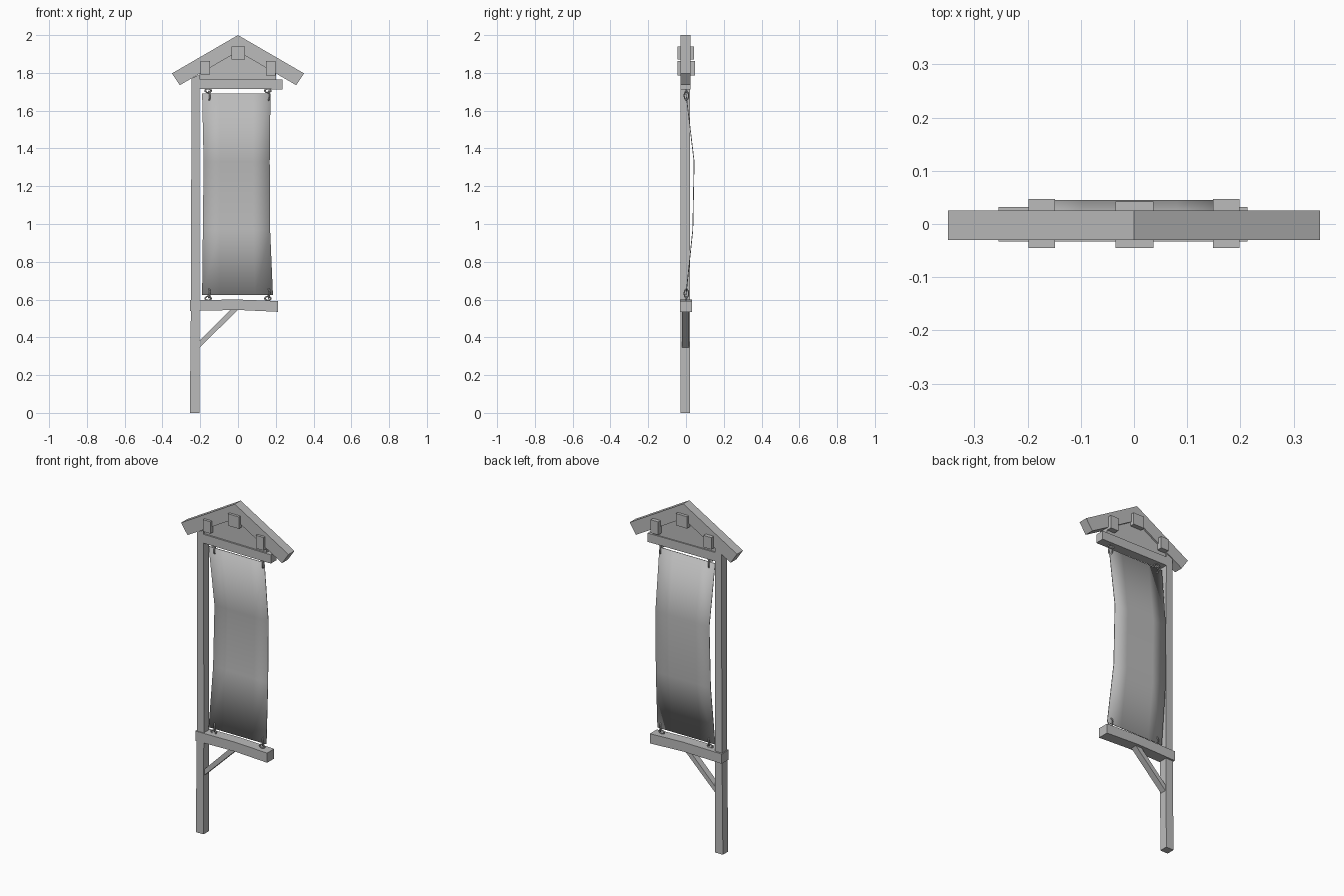
import bpy, bmesh, math

if "Cube" in bpy.data.objects:
    bpy.data.objects.remove(bpy.data.objects["Cube"])

grey = bpy.data.materials.new("plain grey")
grey.diffuse_color = (0.5, 0.5, 0.5, 1)
grey.use_nodes = True
grey.node_tree.nodes["Principled BSDF"].inputs["Base Color"].default_value = grey.diffuse_color


def finish(name, bm):
    bmesh.ops.recalc_face_normals(bm, faces=bm.faces[:])
    me = bpy.data.meshes.new(name)
    bm.to_mesh(me)
    bm.free()
    me.materials.append(grey)
    ob = bpy.data.objects.new(name, me)
    bpy.context.collection.objects.link(ob)
    return ob


def prism(name, pts, y0, y1):
    """Extrude an outline in the xz plane from y0 to y1."""
    bm = bmesh.new()
    a = [bm.verts.new((x, y0, z)) for x, z in pts]
    b = [bm.verts.new((x, y1, z)) for x, z in pts]
    bm.faces.new(a)
    bm.faces.new(b[::-1])
    for i in range(len(pts)):
        j = (i + 1) % len(pts)
        bm.faces.new((a[i], b[i], b[j], a[j]))
    return finish(name, bm)


def box(name, x0, x1, y0, y1, z0, z1):
    return prism(name, [(x0, z0), (x1, z0), (x1, z1), (x0, z1)], y0, y1)


# Post, slightly uneven like hewn timber
prism("post", [(-0.255, 0), (-0.205, 0), (-0.203, 0.7), (-0.205, 1.79),
               (-0.247, 1.77), (-0.248, 0.7)], -0.028, 0.021)

# Cross beams
prism("lower_beam", [(-0.255, 0.54), (0, 0.545), (0.213, 0.535),
                     (0.213, 0.592), (0, 0.6), (-0.255, 0.597)], -0.033, 0.032)
prism("upper_beam", [(-0.21, 1.716), (0.235, 1.713), (0.235, 1.764),
                     (-0.21, 1.768)], -0.03, 0.023)

# Diagonal brace under the lower beam
prism("brace", [(-0.21, 0.34), (0.0, 0.545), (-0.04, 0.545), (-0.21, 0.375)],
      -0.022, 0.015)

# Roof slabs on both sides of the ridge
for s, side in ((-1, "left"), (1, "right")):
    prism("roof_" + side, [(0, 2.0), (s * 0.35, 1.797), (s * 0.308, 1.735),
                           (0, 1.913)], -0.03, 0.025)

# Gable panel
prism("gable", [(-0.205, 1.76), (0.2, 1.76), (0.2, 1.80), (0, 1.92),
                (-0.205, 1.80)], -0.02, 0.015)

# Purlin ends
box("purlin_left", -0.198, -0.148, -0.045, 0.047, 1.792, 1.862)
box("purlin_middle", -0.035, 0.037, -0.045, 0.042, 1.87, 1.94)
box("purlin_right", 0.148, 0.198, -0.045, 0.047, 1.785, 1.862)

# Cloth banner, bellied to the back
rows = [(0.625, -0.19, 0.185, 0.0), (0.97, -0.186, 0.17, 0.036),
        (1.33, -0.182, 0.168, 0.043), (1.69, -0.19, 0.172, 0.0)]
bm = bmesh.new()
n = 4
grid = [[bm.verts.new((l + (r - l) * i / n, y, z)) for i in range(n + 1)]
        for z, l, r, y in rows]
for a, b in zip(grid, grid[1:]):
    for i in range(n):
        bm.faces.new((a[i], a[i + 1], b[i + 1], b[i]))
for f in bm.faces:
    f.smooth = True
banner = finish("banner", bm)
solid = banner.modifiers.new("thickness", 'SOLIDIFY')
solid.thickness = 0.004
solid.offset = 0

# Eyelets on the beams and rings through the banner corners


def ring(name, loc, rot, major, scale):
    bpy.ops.mesh.primitive_torus_add(location=loc, rotation=rot,
                                     major_segments=12, minor_segments=6,
                                     major_radius=major, minor_radius=0.004)
    ob = bpy.context.object
    ob.name = name
    ob.scale = scale
    ob.data.materials.append(grey)
    bpy.ops.object.shade_smooth()


for x in (-0.158, 0.158):
    for beam_z, s in ((1.715, -1), (0.597, 1)):
        ring("eyelet", (x, 0, beam_z + s * 0.009), (math.pi / 2, 0, 0),
             0.013, (1.2, 0.8, 1))
        ring("banner_ring", (x + 0.005, 0.002, beam_z + s * 0.035),
             (0, math.pi / 2, math.radians(20)), 0.016, (1.4, 0.8, 1))
